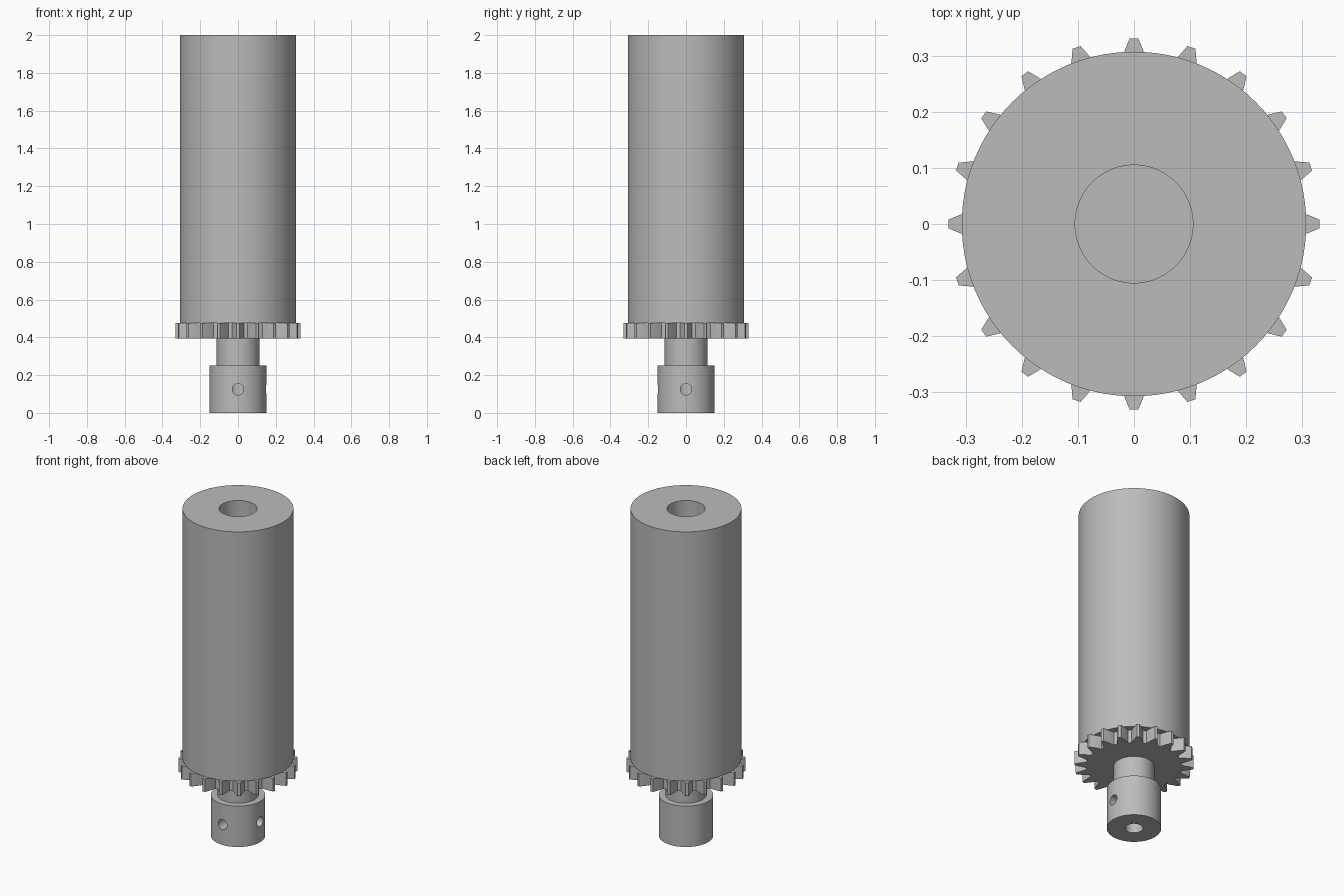
import bpy, bmesh, math
from mathutils import Matrix, Vector

cube = bpy.data.objects.get("Cube")
if cube:
    bpy.data.objects.remove(cube, do_unlink=True)

grey = bpy.data.materials.new("machined grey")
grey.use_nodes = True
colour = (0.5, 0.5, 0.5, 1)
grey.diffuse_color = colour
grey.node_tree.nodes["Principled BSDF"].inputs["Base Color"].default_value = colour


def add_object(name, bm):
    """Turn a bmesh into a linked object with clean normals."""
    bmesh.ops.recalc_face_normals(bm, faces=bm.faces)
    mesh = bpy.data.meshes.new(name)
    bm.to_mesh(mesh)
    bm.free()
    mesh.materials.append(grey)
    obj = bpy.data.objects.new(name, mesh)
    bpy.context.collection.objects.link(obj)
    return obj


def lathe(name, profile, sides=96):
    """Revolve (radius, height) points about z."""
    bm = bmesh.new()
    verts = [bm.verts.new((r, 0, z)) for r, z in profile]
    edges = [bm.edges.new(pair) for pair in zip(verts, verts[1:])]
    bmesh.ops.spin(bm, geom=verts + edges, cent=(0, 0, 0), axis=(0, 0, 1),
                   angle=math.tau, steps=sides, use_merge=True)
    bmesh.ops.remove_doubles(bm, verts=bm.verts, dist=1e-5)
    return add_object(name, bm)


def smooth(obj, degrees=30):
    bpy.ops.object.select_all(action="DESELECT")
    obj.select_set(True)
    bpy.context.view_layer.objects.active = obj
    bpy.ops.object.shade_smooth_by_angle(angle=math.radians(degrees))


# Bored roller
GEAR_BOTTOM, GEAR_TOP = 0.395, 0.475
roller = lathe("roller", [(0, GEAR_TOP), (0.307, GEAR_TOP), (0.307, 2), (0.105, 2),
                          (0.105, 0.5), (0, 0.5)])

# Spur gear: half-tooth flank as (radius, half width), mirrored and repeated
flank = [(0.263, 0.032), (0.283, 0.026), (0.3, 0.02), (0.317, 0.0135), (0.331, 0.0075)]
tooth = [(r, -w) for r, w in flank] + [(r, w) for r, w in reversed(flank)]
TEETH = 20
bm = bmesh.new()
outline = []
for i in range(TEETH):
    turn = Matrix.Rotation(math.tau * i / TEETH, 3, "Z")
    outline += [bm.verts.new(turn @ Vector((x, y, GEAR_BOTTOM))) for x, y in tooth]
face = bm.faces.new(outline)
top = bmesh.ops.extrude_face_region(bm, geom=[face])["geom"]
bmesh.ops.translate(bm, vec=(0, 0, GEAR_TOP - GEAR_BOTTOM),
                    verts=[v for v in top if isinstance(v, bmesh.types.BMVert)])
gear = add_object("drive_gear", bm)

# Shaft and bored collar
shaft = lathe("shaft_collar", [(0, 0.25), (0.05, 0.25), (0.05, 0), (0.151, 0),
                               (0.151, 0.25), (0.113, 0.25), (0.113, GEAR_BOTTOM),
                               (0, GEAR_BOTTOM)])

# Set screw holes through the front and left walls of the collar
for side, turn in (("front", Matrix.Rotation(math.pi / 2, 4, "X")),
                   ("left", Matrix.Rotation(math.pi / 2, 4, "Y"))):
    bm = bmesh.new()
    bmesh.ops.create_cone(bm, cap_ends=True, segments=32, radius1=0.03, radius2=0.03,
                          depth=0.2, matrix=Matrix.Translation((0, 0, 0.12)))
    bmesh.ops.transform(bm, matrix=Matrix.Translation((0, 0, 0.125)) @ turn,
                        verts=bm.verts)
    cutter = add_object(side + "_hole_cutter", bm)
    cutter.hide_render = True
    cutter.hide_set(True)
    cut = shaft.modifiers.new(side + " screw hole", "BOOLEAN")
    cut.object = cutter
    cut.solver = "EXACT"
    bpy.context.view_layer.objects.active = shaft
    bpy.ops.object.modifier_apply(modifier=cut.name)
    bpy.data.objects.remove(cutter, do_unlink=True)

for part in (roller, gear, shaft):
    smooth(part)
